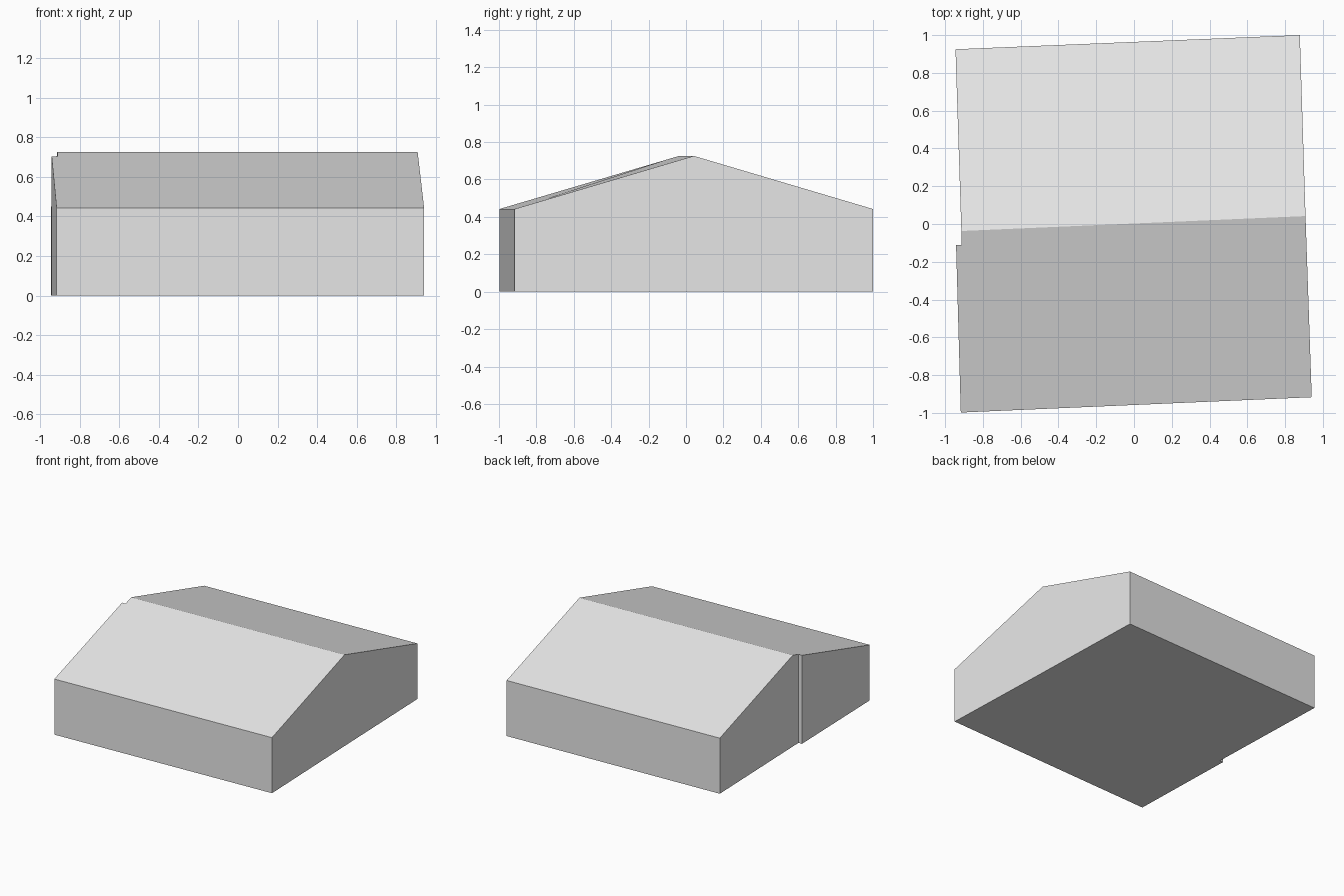
import bpy
import bmesh

if "Cube" in bpy.data.objects:
    bpy.data.objects.remove(bpy.data.objects["Cube"], do_unlink=True)

EAVE, RIDGE, STEP = 0.442, 0.726, 0.704

# Footprint, anticlockwise from the front right corner, with wall-top heights
outline = [
    (-0.917, -0.998, EAVE),
    (0.941, -0.917, EAVE),
    (0.908, 0.042, RIDGE),    # left gable peak
    (0.878, 1.0, EAVE),
    (-0.945, 0.925, EAVE),
    (-0.914, -0.037, RIDGE),  # right gable peak
    (-0.912, -0.111, STEP),   # small step in the right wall
    (-0.942, -0.111, STEP),
]

grey = bpy.data.materials.new("light grey")
grey.use_nodes = True
colour = (0.8, 0.8, 0.8, 1.0)
grey.diffuse_color = colour
grey.node_tree.nodes["Principled BSDF"].inputs["Base Color"].default_value = colour

bm = bmesh.new()
base = [bm.verts.new((x, y, 0)) for x, y, z in outline]
top = [bm.verts.new(p) for p in outline]
n = len(outline)

# Floor and walls
bm.faces.new(base[::-1])
for i in range(n):
    j = (i + 1) % n
    bm.faces.new((base[i], base[j], top[j], top[i]))

# Front and back roof slopes
bm.faces.new([top[i] for i in (0, 1, 2, 5, 6, 7)])
bm.faces.new(top[2:6])
bmesh.ops.recalc_face_normals(bm, faces=bm.faces)

mesh = bpy.data.meshes.new("gabled_building")
bm.to_mesh(mesh)
bm.free()
mesh.materials.append(grey)
building = bpy.data.objects.new("gabled_building", mesh)
bpy.context.collection.objects.link(building)
